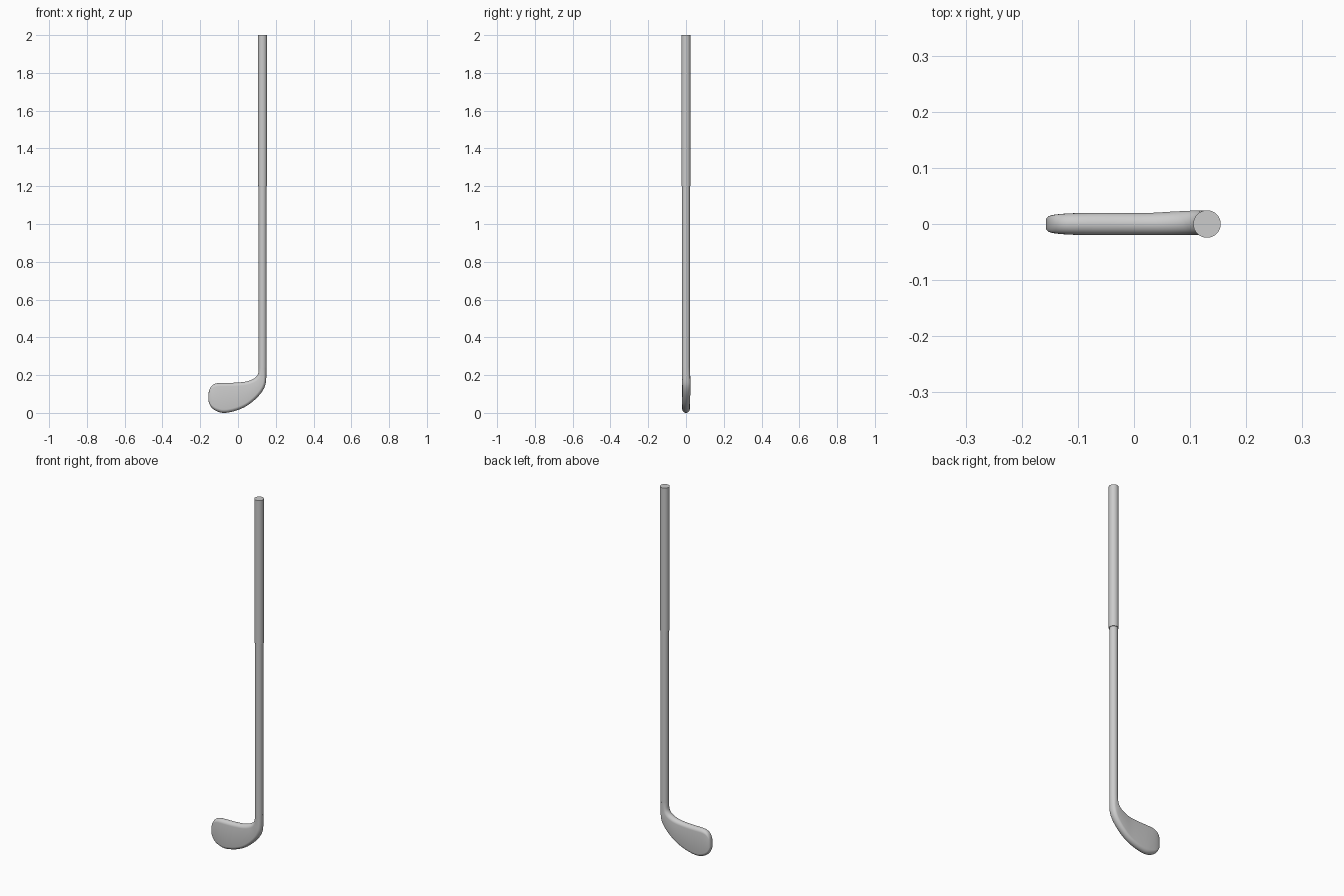
import bpy, bmesh, math
from mathutils import Vector

if "Cube" in bpy.data.objects:
    bpy.data.objects.remove(bpy.data.objects["Cube"])

SHAFT_X = 0.13
N = 32


def finish(name, bm, angle=40):
    bmesh.ops.recalc_face_normals(bm, faces=bm.faces)
    me = bpy.data.meshes.new(name)
    bm.to_mesh(me)
    bm.free()
    ob = bpy.data.objects.new(name, me)
    bpy.context.collection.objects.link(ob)
    bpy.ops.object.select_all(action='DESELECT')
    ob.select_set(True)
    bpy.context.view_layer.objects.active = ob
    bpy.ops.object.shade_smooth_by_angle(angle=math.radians(angle))
    return ob


def loft(name, rings, angle=40):
    bm = bmesh.new()
    loops = [[bm.verts.new(p) for p in r] for r in rings]
    for a, b in zip(loops, loops[1:]):
        for i in range(len(a)):
            j = (i + 1) % len(a)
            bm.faces.new((a[i], a[j], b[j], b[i]))
    bm.faces.new(loops[0])
    bm.faces.new(loops[-1])
    return finish(name, bm, angle)


def tube(name, profile):
    rings = [[(SHAFT_X + r * math.cos(2 * math.pi * i / N),
               r * math.sin(2 * math.pi * i / N), z) for i in range(N)]
             for r, z in profile]
    return loft(name, rings)


def capsule(s):
    """Rounded slab section between a top point and a bottom point."""
    tx, tz, bx, bz, t, off = s
    top, bot = Vector((tx, 0, tz)), Vector((bx, 0, bz))
    mid, half = (top + bot) / 2, (top - bot).length / 2
    d = (top - bot).normalized()
    r = min(t, half)
    pts = []
    for i in range(N):
        a = 2 * math.pi * (i + 0.5) / N
        side = 1 if math.sin(a) > 0 else -1
        u = r * math.sin(a) + side * (half - r)
        pts.append(mid + d * u + Vector((0, off + t * math.cos(a), 0)))
    return pts


def spline(keys, steps):
    """Catmull-Rom interpolation through the key sections."""
    k = [keys[0]] + keys + [keys[-1]]
    out = []
    for a, b, c, d in zip(k, k[1:], k[2:], k[3:]):
        for s in range(steps):
            t = s / steps
            out.append([0.5 * (2 * q + (r - p) * t + (2*p - 5*q + 4*r - w) * t*t
                               + (3*q - p - 3*r + w) * t**3)
                        for p, q, r, w in zip(a, b, c, d)])
    return out + [list(keys[-1])]


# Head: sections from toe to neck (top x, z, bottom x, z, half thickness, y shift)
sections = [
    (-0.157, 0.100, -0.157, 0.068, 0.009, 0),
    (-0.151, 0.125, -0.152, 0.050, 0.014, 0),
    (-0.137, 0.146, -0.140, 0.029, 0.017, 0),
    (-0.112, 0.157, -0.115, 0.011, 0.019, 0),
    (-0.070, 0.159, -0.075, 0.001, 0.020, 0),
    (-0.020, 0.160, -0.020, 0.010, 0.020, 0),
    (0.030, 0.164, 0.034, 0.031, 0.020, 0),
    (0.063, 0.172, 0.077, 0.060, 0.021, 0.001),
    (0.089, 0.185, 0.116, 0.098, 0.0215, 0.002),
    (0.102, 0.199, 0.140, 0.135, 0.022, 0.002),
    (0.108, 0.216, 0.149, 0.173, 0.021, 0.001),
    (0.109, 0.245, 0.151, 0.245, 0.021, 0),
]
head = loft("club_head", [capsule(s) for s in spline(sections, 4)], 60)
low = min(v.co.z for v in head.data.vertices)
for v in head.data.vertices:
    v.co.z -= low * max(0, 1 - v.co.z / 0.2)

# Shaft and thicker grip
tube("shaft", [(0.021, 0.24), (0.021, 1.21)])
tube("grip", [(0.0245, 1.2), (0.0245, 2.0)])
